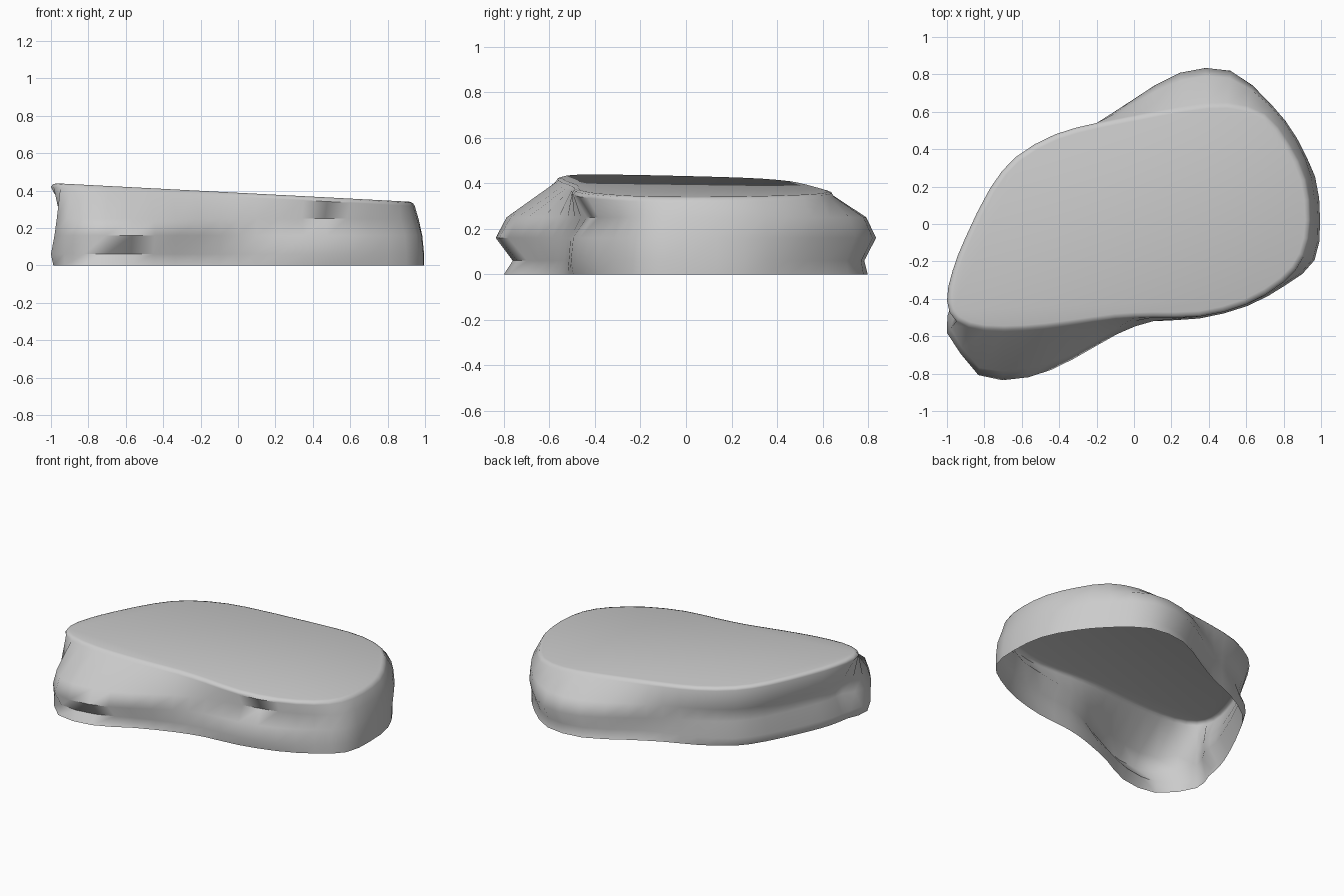
import bpy, bmesh, math
from mathutils import Vector

if "Cube" in bpy.data.objects:
    bpy.data.objects.remove(bpy.data.objects["Cube"])

# Outline of the tilted top face, counterclockwise from the left corner
TOP = [(-1.0, -.41), (-.95, -.52), (-.8, -.57), (-.58, -.57), (-.35, -.545), (-.1, -.51),
       (.1, -.5), (.35, -.495), (.6, -.43), (.8, -.31), (.91, -.17), (.945, .02),
       (.92, .24), (.83, .43), (.7, .59), (.5, .65), (.27, .63), (0, .58),
       (-.2, .54), (-.42, .48), (-.63, .36), (-.77, .19), (-.9, -.07), (-.97, -.25)]

# Outward bulge of the side wall at each station, in hundredths, per height
BULGE = {
    0.00: [-5, 6, 21, 21, 12, 6, 2, 0, 0, 2, 6, 5, 5, 4, 4, 13, 15, 6, 0, -3, -4, -5, -5, -5],
    0.06: [-3, 8, 18, 17, 10, 5, 2, 1, 1, 2, 6, 5, 5, 4, 3, 12, 13, 4, -1, -2, -2, -3, -3, -3],
    0.16: [-9, 5, 24, 25, 18, 8, 2, 0, 0, 1, 5, 4, 4, 5, 6, 17, 18, 8, 0, -4, -6, -7, -8, -8],
    0.25: [-9, 3, 20, 20, 15, 5, -1, -6, -5, -2, 2, 2, 3, 4, 5, 13, 14, 6, 0, -3, -4, -5, -6, -7],
}
STEPS = 2


def spline(pts):
    """Closed Catmull-Rom curve through the given vectors."""
    out, n = [], len(pts)
    for i in range(n):
        a, b, c, d = (pts[(i + k) % n] for k in (-1, 0, 1, 2))
        for s in range(STEPS):
            t = s / STEPS
            out.append(0.5 * (2 * b + (c - a) * t + (2 * a - 5 * b + 4 * c - d) * t * t
                              + (3 * b - a - 3 * c + d) * t ** 3))
    return out


def top_z(x):
    return 0.388 - 0.052 * x


stations = [Vector(p) for p in TOP]
normals = []
for i in range(len(stations)):
    t = stations[(i + 1) % len(stations)] - stations[i - 1]
    normals.append(Vector((t.y, -t.x)).normalized())


def offset_ring(offsets):
    return spline([p + n * o for p, n, o in zip(stations, normals, offsets)])


# Rings from the open bottom up to the softened rim
bm = bmesh.new()
rings = []
for z, row in BULGE.items():
    rings.append([bm.verts.new((p.x, p.y, z)) for p in offset_ring([o / 100 for o in row])])
for inset, drop in ((0.0, 0.022), (0.01, 0.006), (0.03, 0.0)):
    ring = offset_ring([-inset] * len(stations))
    rings.append([bm.verts.new((p.x, p.y, top_z(p.x) - drop)) for p in ring])

# Side wall and flat top
for low, high in zip(rings, rings[1:]):
    n = len(low)
    for i in range(n):
        j = (i + 1) % n
        bm.faces.new((low[i], low[j], high[j], high[i]))
bm.faces.new(rings[-1])

mesh = bpy.data.meshes.new("flat_rock")
bm.to_mesh(mesh)
bm.free()
rock = bpy.data.objects.new("flat_rock", mesh)
bpy.context.collection.objects.link(rock)
bpy.context.view_layer.objects.active = rock
rock.select_set(True)
bpy.ops.object.shade_smooth_by_angle(angle=math.radians(60))
